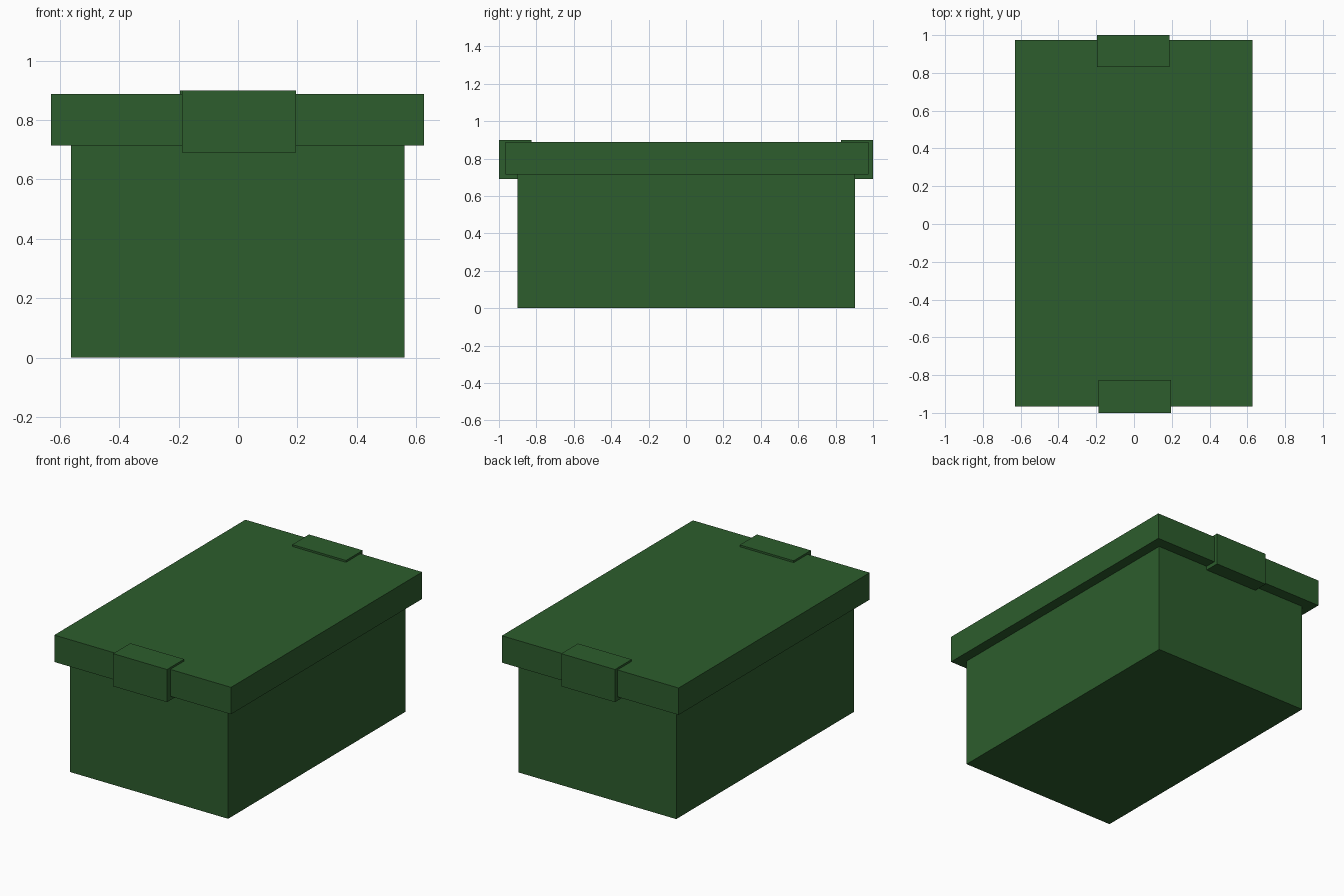
import bpy
import bmesh
from mathutils import Vector

old = bpy.data.objects.get("Cube")
if old:
    bpy.data.objects.remove(old, do_unlink=True)

# Single painted colour
green = bpy.data.materials.new("dark_green")
green.use_nodes = True
colour = (0.026, 0.110, 0.026, 1.0)
green.diffuse_color = colour
green.node_tree.nodes["Principled BSDF"].inputs["Base Color"].default_value = colour


def box(name, low, high):
    """Make a sharp-edged box between two opposite corners."""
    low, high = Vector(low), Vector(high)
    bm = bmesh.new()
    bmesh.ops.create_cube(bm, size=1)
    bmesh.ops.scale(bm, vec=high - low, verts=bm.verts)
    mesh = bpy.data.meshes.new(name)
    bm.to_mesh(mesh)
    bm.free()
    mesh.materials.append(green)
    obj = bpy.data.objects.new(name, mesh)
    obj.location = (low + high) / 2
    bpy.context.collection.objects.link(obj)
    return obj


# Container and its overhanging lid
box("body", (-0.563, -0.9, 0), (0.56, 0.903, 0.715))
box("lid", (-0.63, -0.966, 0.715), (0.627, 0.975, 0.888))

# Clasps gripping the lid at each end
box("front_clasp", (-0.188, -1, 0.69), (0.195, -0.825, 0.9))
box("back_clasp", (-0.195, 0.83, 0.69), (0.187, 1, 0.9))
